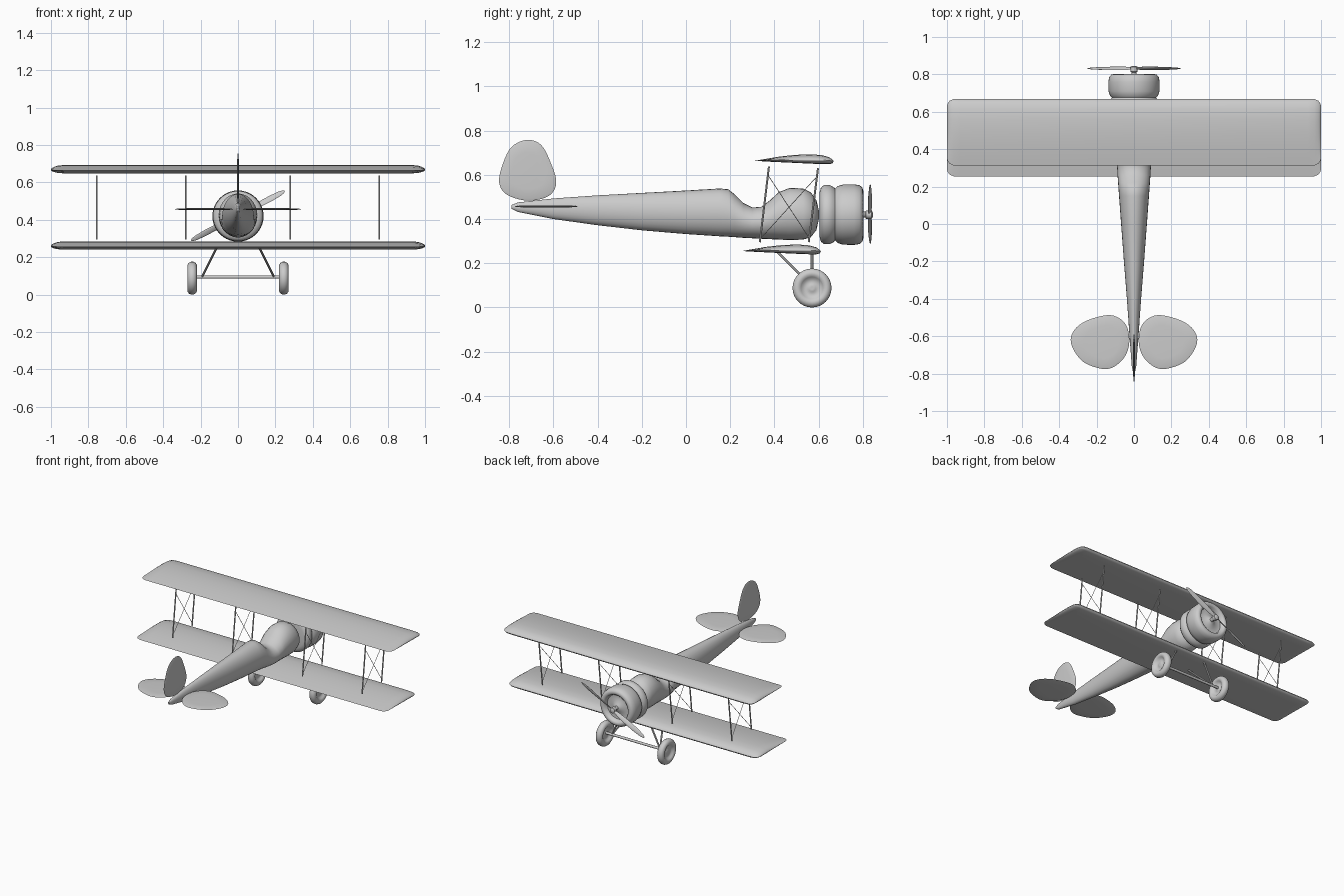
import bpy, bmesh, math
from mathutils import Vector

cube = bpy.data.objects.get("Cube")
if cube:
    bpy.data.objects.remove(cube, do_unlink=True)

grey = bpy.data.materials.new("plain_grey")
grey.use_nodes = True
GREY = (0.6, 0.6, 0.6, 1)
grey.diffuse_color = GREY
grey.node_tree.nodes["Principled BSDF"].inputs["Base Color"].default_value = GREY


def finish(name, bm, angle=40):
    bmesh.ops.remove_doubles(bm, verts=bm.verts, dist=1e-5)
    bmesh.ops.recalc_face_normals(bm, faces=bm.faces)
    mesh = bpy.data.meshes.new(name)
    bm.to_mesh(mesh)
    bm.free()
    mesh.materials.append(grey)
    obj = bpy.data.objects.new(name, mesh)
    bpy.context.collection.objects.link(obj)
    bpy.ops.object.select_all(action='DESELECT')
    obj.select_set(True)
    bpy.context.view_layer.objects.active = obj
    bpy.ops.object.shade_smooth_by_angle(angle=math.radians(angle))
    return obj


def loft(name, rings, angle=40):
    """Skin a row of closed rings and cap both ends."""
    bm = bmesh.new()
    rows = [[bm.verts.new(p) for p in ring] for ring in rings]
    n = len(rows[0])
    for a, b in zip(rows, rows[1:]):
        for i in range(n):
            j = (i + 1) % n
            bm.faces.new((a[i], a[j], b[j], b[i]))
    bm.faces.new(rows[0])
    bm.faces.new(rows[-1])
    return finish(name, bm, angle)


def lathe(name, profile, place, n=32, angle=40):
    """Spin (distance along axis, radius) pairs; place maps to the world."""
    rings = []
    for d, r in profile:
        turn = [2 * math.pi * i / n for i in range(n)]
        rings.append([place(d, r * math.cos(t), r * math.sin(t)) for t in turn])
    return loft(name, rings, angle)


def rod(name, a, b, r, n=8):
    a, b = Vector(a), Vector(b)
    turn = (b - a).to_track_quat('Z', 'Y')
    return lathe(name, [(0, r), ((b - a).length, r)],
                 lambda d, u, v: a + turn @ Vector((u, v, d)), n)


def smooth_outline(points, steps=5):
    """Closed Catmull-Rom curve through 2D points."""
    out, n = [], len(points)
    for i in range(n):
        p = [Vector(points[(i + k) % n]) for k in (-1, 0, 1, 2)]
        for s in range(steps):
            t = s / steps
            out.append(0.5 * (2 * p[1] + (p[2] - p[0]) * t
                       + (2 * p[0] - 5 * p[1] + 4 * p[2] - p[3]) * t ** 2
                       + (3 * p[1] - p[0] - 3 * p[2] + p[3]) * t ** 3))
    return out


def tail_plate(name, points, place):
    """Thin plate with softened edges, thickest in the middle."""
    line = smooth_outline(points)
    mid = sum(line, Vector((0, 0))) / len(line)
    layers = [(0.6, -0.005), (0.93, -0.003), (1, 0), (0.93, 0.003), (0.6, 0.005)]
    return loft(name, [[place(*(mid + (p - mid) * k), h) for p in line]
                       for k, h in layers])


# Fuselage: y, top z, bottom z, half width
stations = [(-0.79, 0.463, 0.447, 0.006), (-0.76, 0.475, 0.432, 0.012),
            (-0.6, 0.493, 0.400, 0.024), (-0.4, 0.507, 0.372, 0.038),
            (-0.2, 0.518, 0.349, 0.054), (0, 0.529, 0.332, 0.069),
            (0.15, 0.538, 0.322, 0.080), (0.19, 0.535, 0.320, 0.083),
            (0.22, 0.512, 0.318, 0.085), (0.26, 0.472, 0.315, 0.088),
            (0.30, 0.452, 0.313, 0.090), (0.34, 0.455, 0.311, 0.092),
            (0.38, 0.485, 0.309, 0.095), (0.42, 0.522, 0.307, 0.099),
            (0.47, 0.541, 0.305, 0.103), (0.53, 0.538, 0.307, 0.104),
            (0.565, 0.520, 0.318, 0.095), (0.59, 0.485, 0.350, 0.070),
            (0.602, 0.435, 0.405, 0.018)]
rings = []
for y, top, low, w in stations:
    c, h = (top + low) / 2, (top - low) / 2
    turn = [2 * math.pi * i / 28 for i in range(28)]
    rings.append([(w * math.cos(t), y, c + h * math.sin(t)) for t in turn])
loft("fuselage", rings, 60)


# Engine cowling with a groove and an open front
def on_nose(d, u, v):
    return (u, d, 0.42 + v)


lathe("engine_cowling", [(0.605, 0.02), (0.604, 0.10), (0.61, 0.122), (0.625, 0.134),
                         (0.65, 0.134), (0.665, 0.126), (0.675, 0.118), (0.685, 0.128),
                         (0.71, 0.136), (0.76, 0.137), (0.785, 0.133), (0.798, 0.122),
                         (0.802, 0.108), (0.795, 0.095), (0.77, 0.088),
                         (0.765, 0.05), (0.785, 0.025), (0.79, 0.01)], on_nose, 40, 50)
lathe("propeller_shaft", [(0.76, 0.013), (0.81, 0.013), (0.815, 0.019),
                          (0.84, 0.019), (0.845, 0.01)], on_nose, 16)

# Propeller: twisted blades either side of the hub
along = Vector((0.25, 0, 0.132)).normalized()
across = Vector((-along.z, 0, along.x))
for side, label in ((1, "left"), (-1, "right")):
    rings = []
    for d, w, twist in ((0.01, 0.008, 50), (0.05, 0.013, 42), (0.12, 0.017, 32),
                        (0.2, 0.017, 24), (0.255, 0.013, 18), (0.275, 0.008, 16),
                        (0.283, 0.002, 16)):
        a = math.radians(twist)
        chord = across * side * math.cos(a) + Vector((0, math.sin(a), 0))
        thick = Vector((0, math.cos(a), 0)) - across * side * math.sin(a)
        rings.append([Vector((0, 0.832, 0.422)) + along * side * d
                      + chord * w * math.cos(t) + thick * w * 0.22 * math.sin(t)
                      for t in [math.pi * i / 6 for i in range(12)]])
    loft("propeller_blade_" + label, rings, 60)

# Wings: one aerofoil section swept across the span, with rounded tips
section = [(0, 0), (0.1, 0.007), (0.3, 0.019), (0.5, 0.027), (0.7, 0.030), (0.85, 0.026),
           (0.94, 0.017), (0.985, 0.006), (1, -0.003), (0.985, -0.011), (0.94, -0.015),
           (0.8, -0.014), (0.5, -0.009), (0.2, -0.004)]
half = [(0.93, 1, 1), (0.965, 1, 0.85), (0.985, 0.95, 0.6), (0.997, 0.86, 0.3), (1, 0.78, 0.1)]
span = [(-x, c, t) for x, c, t in reversed(half)] + half
for name, back, z in (("upper_wing", 0.313, 0.663), ("lower_wing", 0.255, 0.255)):
    rings = []
    for x, chord, thick in span:
        rings.append([(x, back + 0.355 * (0.5 + (u - 0.5) * chord), z + 0.004 + (h - 0.004) * thick)
                      for u, h in section])
    loft(name, rings, 50)

# Tailplane and fin
stab = [(0.025, -0.615), (0.04, -0.545), (0.085, -0.5), (0.15, -0.488), (0.26, -0.52),
        (0.325, -0.575), (0.335, -0.645), (0.28, -0.73), (0.2, -0.768), (0.13, -0.773),
        (0.07, -0.735), (0.035, -0.68)]
for side, label in ((1, "left"), (-1, "right")):
    tail_plate("tailplane_" + label, stab, lambda u, v, h: (side * u, v, 0.457 + h))
fin = [(-0.715, 0.483), (-0.81, 0.51), (-0.845, 0.565), (-0.83, 0.645), (-0.79, 0.725),
       (-0.72, 0.758), (-0.655, 0.735), (-0.61, 0.65), (-0.587, 0.565), (-0.62, 0.505)]
tail_plate("fin", fin, lambda u, v, h: (h, u, v))

# Wing struts and crossed bracing wires
for x, place in ((-0.755, "outer_right"), (-0.28, "inner_right"),
                 (0.28, "inner_left"), (0.755, "outer_left")):
    rod("rear_strut_" + place, (x, 0.334, 0.295), (x, 0.375, 0.637), 0.0045)
    rod("front_strut_" + place, (x, 0.555, 0.295), (x, 0.597, 0.63), 0.0045)
    rod("wire_a_" + place, (x, 0.37, 0.60), (x, 0.56, 0.31), 0.0016, 5)
    rod("wire_b_" + place, (x, 0.345, 0.32), (x, 0.59, 0.59), 0.0016, 5)

# Landing gear: axle, legs and dished wheels
rod("axle", (-0.24, 0.57, 0.094), (0.24, 0.57, 0.094), 0.009, 12)
outer = [(0.010, 0.006), (0.010, 0.016), (0.006, 0.022), (0.009, 0.042), (0.018, 0.05),
         (0.0245, 0.06), (0.0245, 0.072), (0.017, 0.083), (0.006, 0.088)]
tyre = outer + [(-d, r) for d, r in reversed(outer)]
for side, label in ((1, "left"), (-1, "right")):
    lathe("wheel_" + label, tyre,
          lambda d, u, v: (side * 0.245 + d, 0.57 + u, 0.088 + v), 32, 50)
    rod("front_leg_" + label, (side * 0.115, 0.57, 0.25), (side * 0.19, 0.57, 0.098), 0.006)
    rod("rear_leg_" + label, (side * 0.115, 0.415, 0.25), (side * 0.19, 0.565, 0.098), 0.006)
